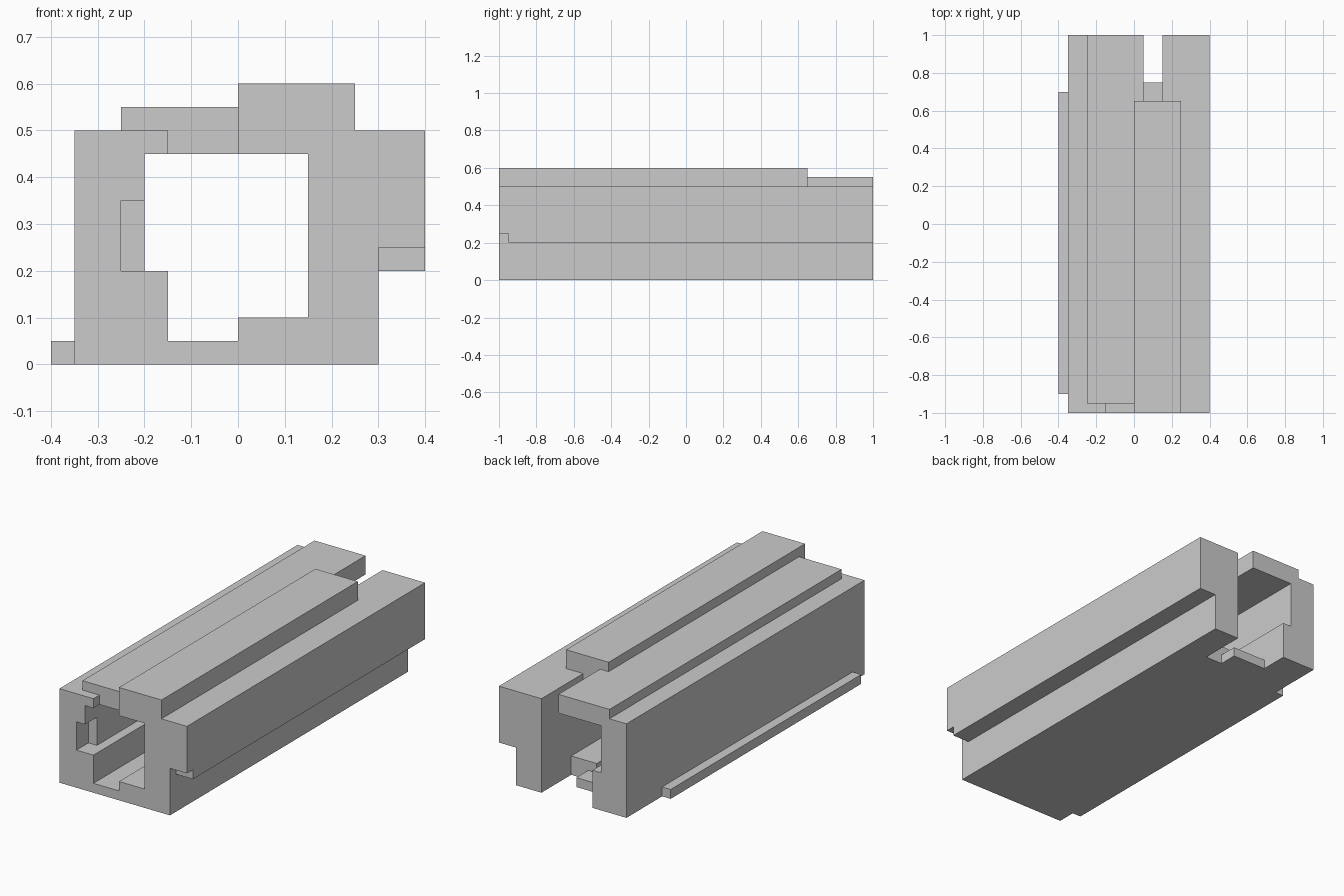
import bpy, bmesh

if "Cube" in bpy.data.objects:
    bpy.data.objects.remove(bpy.data.objects["Cube"])

U = 0.05  # modelling unit: everything below is in whole units, scaled at the end


def prism(name, profile, y0, y1):
    """Extrude an (x, z) profile along y."""
    bm = bmesh.new()
    face = bm.faces.new([bm.verts.new((x, y0, z)) for x, z in profile])
    ext = bmesh.ops.extrude_face_region(bm, geom=[face])["geom"]
    verts = [v for v in ext if isinstance(v, bmesh.types.BMVert)]
    bmesh.ops.translate(bm, verts=verts, vec=(0, y1 - y0, 0))
    bmesh.ops.recalc_face_normals(bm, faces=bm.faces)
    me = bpy.data.meshes.new(name)
    bm.to_mesh(me)
    bm.free()
    ob = bpy.data.objects.new(name, me)
    bpy.context.collection.objects.link(ob)
    return ob


def rect(x0, x1, z0, z1):
    return [(x0, z0), (x1, z0), (x1, z1), (x0, z1)]


# Outer shell
body = prism("hollow_beam", [
    (-7, 0), (6, 0), (6, 4), (8, 4), (8, 10), (5, 10),
    (5, 12), (0, 12), (0, 11), (-5, 11), (-5, 10), (-7, 10)], -20, 20)

tools = [
    # Tunnel through the middle, with floor step and side ledge
    ("DIFFERENCE", prism("tunnel_cut", [
        (-3, 1), (0, 1), (0, 2), (3, 2), (3, 9), (-4, 9), (-4, 4), (-3, 4)], -21, 21)),
    # Front: roof recess, wall pocket, overhang notch
    ("DIFFERENCE", prism("roof_recess_cut", [
        (-5, 14), (-5, 10), (-3, 10), (-3, 8), (0, 8), (0, 14)], -21, -19)),
    ("DIFFERENCE", prism("wall_pocket_cut", rect(-5, -3, 4, 7), -21, -18)),
    ("DIFFERENCE", prism("overhang_notch_cut", rect(6, 9, 3, 5), -21, -19)),
    # Back: roof slot with lowered sides, stepped floor end
    ("DIFFERENCE", prism("roof_slot_cut", [
        (0, 11), (1, 11), (1, 6), (3, 6), (3, 10), (6, 10), (6, 14), (0, 14)], 13, 21)),
    ("DIFFERENCE", prism("floor_step_cut", [
        (0, 1), (1, 1), (1, -1), (3, -1), (3, 3), (0, 3)], 15, 21)),
    ("DIFFERENCE", prism("floor_end_cut", rect(-3, 1, -1, 3), 17, 21)),
    # Thin rail along the left foot
    ("UNION", prism("side_rail", rect(-8, -7, 0, 1), -18, 14)),
]
for op, tool in tools:
    mod = body.modifiers.new(tool.name, 'BOOLEAN')
    mod.operation = op
    mod.solver = 'EXACT'
    mod.object = tool
    tool.hide_render = True

# Bake the booleans, remove the tools
bpy.context.view_layer.update()
deps = bpy.context.evaluated_depsgraph_get()
mesh = bpy.data.meshes.new_from_object(body.evaluated_get(deps))
body.modifiers.clear()
body.data = mesh
for _, tool in tools:
    bpy.data.objects.remove(tool)

# Merge flat faces and scale to size
bm = bmesh.new()
bm.from_mesh(mesh)
bmesh.ops.remove_doubles(bm, verts=bm.verts, dist=0.001)
bmesh.ops.dissolve_limit(bm, angle_limit=0.01, verts=bm.verts, edges=bm.edges)
bmesh.ops.scale(bm, vec=(U, U, U), verts=bm.verts)
bm.to_mesh(mesh)
bm.free()
mesh.name = "hollow_beam"
